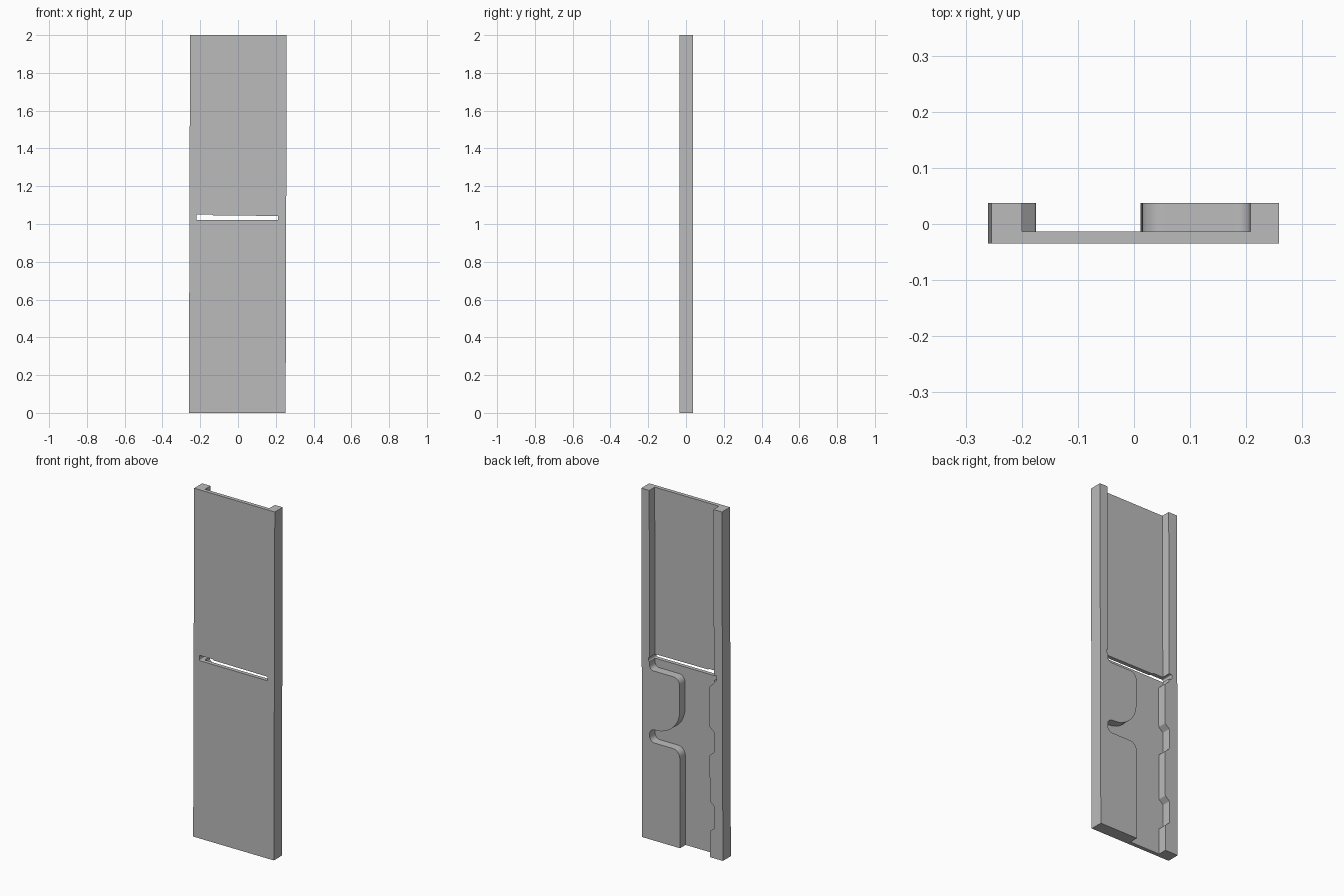
import bpy, bmesh, math
from mathutils import Vector

cube = bpy.data.objects.get("Cube")
if cube:
    bpy.data.objects.remove(cube, do_unlink=True)

FRONT, FLOOR, BACK = -0.035, -0.013, 0.037

grey = bpy.data.materials.new("plain_grey")
grey.use_nodes = True
grey.diffuse_color = (0.5, 0.5, 0.5, 1)
grey.node_tree.nodes["Principled BSDF"].inputs["Base Color"].default_value = (0.5, 0.5, 0.5, 1)


def rounded(corners, steps=8):
    """Replace each (x, z, radius) corner by an arc."""
    out = []
    for i, (x, z, r) in enumerate(corners):
        p = Vector((x, z))
        if r == 0:
            out.append(p)
            continue
        a = Vector(corners[i - 1][:2]) - p
        b = Vector(corners[(i + 1) % len(corners)][:2]) - p
        a.normalize()
        b.normalize()
        half = a.angle(b) / 2
        centre = p + (a + b).normalized() * (r / math.sin(half))
        start = p + a * (r / math.tan(half)) - centre
        end = p + b * (r / math.tan(half)) - centre
        sweep = start.angle(end)
        for k in range(steps + 1):
            t = k / steps
            w1 = math.sin((1 - t) * sweep) / math.sin(sweep)
            w2 = math.sin(t * sweep) / math.sin(sweep)
            out.append(centre + start * w1 + end * w2)
    return out


def prism(name, corners, y0, y1):
    """Extrude an x-z outline from y0 to y1, leaning very slightly sideways."""
    bm = bmesh.new()
    verts = [bm.verts.new((x + 0.003 * (z - 1), y0, z)) for x, z in rounded(corners)]
    face = bm.faces.new(verts)
    moved = bmesh.ops.extrude_face_region(bm, geom=[face])["geom"]
    bmesh.ops.translate(bm, vec=(0, y1 - y0, 0),
                        verts=[v for v in moved if isinstance(v, bmesh.types.BMVert)])
    bmesh.ops.recalc_face_normals(bm, faces=bm.faces)
    mesh = bpy.data.meshes.new(name)
    bm.to_mesh(mesh)
    bm.free()
    mesh.materials.append(grey)
    ob = bpy.data.objects.new(name, mesh)
    bpy.context.collection.objects.link(ob)
    return ob


# Thin front plate
plate = prism("front_plate", [(-0.257, 0, 0), (0.255, 0, 0), (0.255, 2, 0), (-0.257, 2, 0)],
              FRONT, FLOOR)

# Left rail, widening into two rounded blocks with a notch between them
left = prism("left_rail", [
    (0.255, 0, 0), (0.255, 2, 0), (0.205, 2, 0),
    (0.205, 0.972, 0.025), (0.015, 0.972, 0.04), (0.015, 0.635, 0.15),
    (0.206, 0.635, 0.03), (0.206, 0.56, 0.03), (0.015, 0.56, 0.045),
    (0.015, 0, 0)], FLOOR, BACK)

# Right rail with three shallow raised pads along its lower half
outline = [(-0.257, 2, 0), (-0.257, 0, 0)]
for low, high in ((0, 0.16), (0.31, 0.595), (0.735, 0.99)):
    if low:
        outline += [(-0.203, low - 0.012, 0.006), (-0.175, low + 0.012, 0.008)]
    else:
        outline.append((-0.175, 0, 0))
    outline += [(-0.175, high - 0.012, 0.008), (-0.203, high + 0.012, 0.006)]
outline.append((-0.203, 2, 0))
right = prism("right_rail", outline, FLOOR, BACK)

# Narrow cross slot, slightly taller at its right end
cutter = prism("slot_cutter", [
    (-0.221, 1.02, 0.006), (0.212, 1.02, 0.006), (0.212, 1.043, 0.006),
    (-0.13, 1.045, 0), (-0.14, 1.05, 0), (-0.221, 1.05, 0.006)], -0.1, 0.1)
cutter.hide_render = True
for ob in (plate, left, right):
    mod = ob.modifiers.new("slot", "BOOLEAN")
    mod.operation = "DIFFERENCE"
    mod.solver = "EXACT"
    mod.object = cutter
    bpy.ops.object.select_all(action="DESELECT")
    bpy.context.view_layer.objects.active = ob
    ob.select_set(True)
    bpy.ops.object.modifier_apply(modifier=mod.name)
    bpy.ops.object.shade_smooth_by_angle(angle=math.radians(30))
bpy.data.objects.remove(cutter, do_unlink=True)
